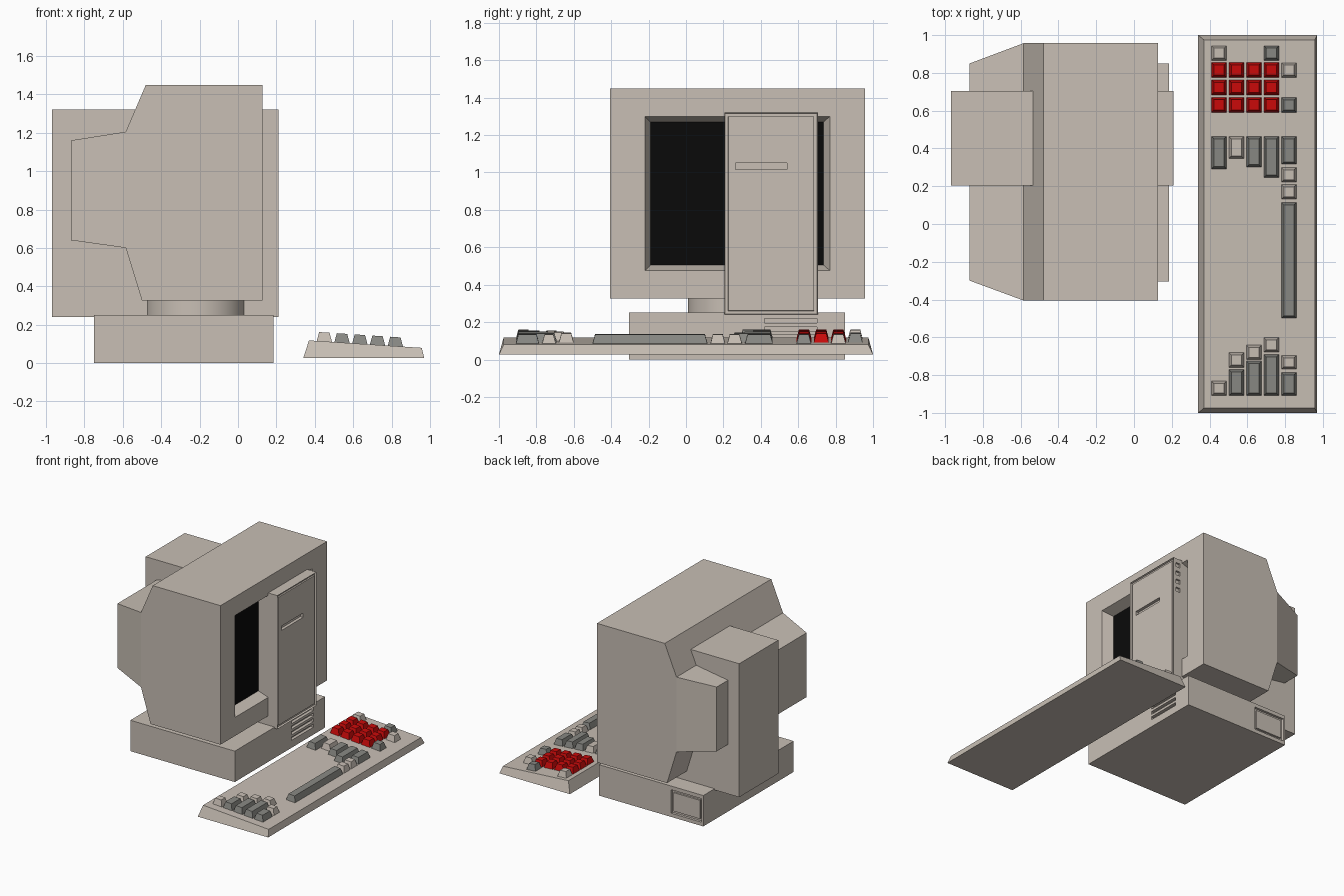
import bpy, bmesh
from mathutils import Vector

if "Cube" in bpy.data.objects:
    bpy.data.objects.remove(bpy.data.objects["Cube"])


def material(name, r, g, b):
    m = bpy.data.materials.new(name)
    m.use_nodes = True
    m.diffuse_color = (r, g, b, 1)
    m.node_tree.nodes["Principled BSDF"].inputs["Base Color"].default_value = (r, g, b, 1)
    return m


BEIGE = material("warm beige plastic", .58, .52, .46)
GREY = material("grey key plastic", .25, .25, .23)
RED = material("red key plastic", .6, .003, .003)
BLACK = material("black glass", .003, .003, .003)


def finish(name, bm, *mats):
    bmesh.ops.recalc_face_normals(bm, faces=bm.faces)
    mesh = bpy.data.meshes.new(name)
    bm.to_mesh(mesh)
    bm.free()
    for m in mats:
        mesh.materials.append(m)
    obj = bpy.data.objects.new(name, mesh)
    bpy.context.collection.objects.link(obj)
    return obj


def loft(bm, rings):
    """Bridge a chain of closed rings and cap both ends; returns the last cap."""
    loops = [[bm.verts.new(p) for p in ring] for ring in rings]
    for a, b in zip(loops, loops[1:]):
        n = len(a)
        for i in range(n):
            bm.faces.new((a[i], a[(i + 1) % n], b[(i + 1) % n], b[i]))
    bm.faces.new(loops[0])
    return bm.faces.new(loops[-1])


def upright(x_low, x_high, y, z):
    """Rectangle facing along x, which may lean between its lower and upper edge."""
    return [(x_low, y[0], z[0]), (x_low, y[1], z[0]), (x_high, y[1], z[1]), (x_high, y[0], z[1])]


def add_box(bm, x, y, z):
    return loft(bm, [upright(x[0], x[0], y, z), upright(x[1], x[1], y, z)])


def box(name, x, y, z, mat=BEIGE):
    bm = bmesh.new()
    add_box(bm, x, y, z)
    return finish(name, bm, mat)


def cut(obj, boxes):
    bm = bmesh.new()
    for b in boxes:
        add_box(bm, *b)
    cutter = finish(obj.name + "_cutter", bm, BEIGE)
    cutter.hide_render = True
    cutter.hide_viewport = True
    mod = obj.modifiers.new("recesses", "BOOLEAN")
    mod.operation = "DIFFERENCE"
    mod.solver = "EXACT"
    mod.object = cutter


# Monitor shell: rear hump, flared housing, then the recessed screen
wide, full = (-.405, .957), (.325, 1.45)
bm = bmesh.new()
screen = loft(bm, [
    upright(-.87, -.87, (-.3, .85), (.64, 1.16)),
    upright(-.585, -.585, wide, (.6, 1.205)),
    upright(-.5, -.48, wide, full),
    upright(.127, .127, wide, full),
    upright(.127, .127, (-.22, .77), (.475, 1.3)),
    upright(.04, .04, (-.19, .735), (.505, 1.27)),
])
screen.material_index = 1
finish("monitor", bm, BEIGE, BLACK)

# Upright drive tower with a grooved front panel, drive slot and side vents
bm = bmesh.new()
front = add_box(bm, (-.97, .21), (.205, .705), (.24, 1.32))
bmesh.ops.inset_region(bm, faces=[front], thickness=.027)
bmesh.ops.inset_region(bm, faces=[front], thickness=.006, depth=-.015)
bmesh.ops.inset_region(bm, faces=[front], thickness=.022)
bmesh.ops.inset_region(bm, faces=[front], thickness=.003, depth=.01)
tower = finish("drive_tower", bm, BEIGE)
vents = [((.145, .185), (.69, .8), (z, z + .035)) for z in (1.04, 1.11, 1.18, 1.25)]
cut(tower, vents + [((.18, .3), (.265, .54), (1.015, 1.05))])

# Base unit with front vent slots and a side port
base = box("base_unit", (-.75, .185), (-.305, .85), (0, .25))
slots = [((.16, .3), (.42, .7), (z, z + .025)) for z in (.06, .105, .15, .195)]
cut(base, slots + [((-.735, -.46), (.83, .95), (.03, .22))])
box("port_cover", (-.715, -.48), (.825, .845), (.05, .2))

# Round swivel between base and monitor
bm = bmesh.new()
bmesh.ops.create_cone(bm, cap_ends=True, segments=48, radius1=.26, radius2=.26, depth=.1)
bmesh.ops.translate(bm, verts=bm.verts, vec=(-.22, .27, .285))
swivel = finish("swivel", bm, BEIGE)
bpy.context.view_layer.objects.active = swivel
swivel.select_set(True)
bpy.ops.object.shade_smooth_by_angle()


# Keyboard: sloped deck with chamfered rim
def deck_height(x):
    return .118 - (x - .37) * .066


def flat(x, y, z):
    """Rectangle facing up, its height given by a function of x."""
    return [(a, b, z(a)) for a, b in ((x[0], y[0]), (x[1], y[0]), (x[1], y[1]), (x[0], y[1]))]


bm = bmesh.new()
loft(bm, [
    flat((.34, .97), (-1, 1), lambda x: .027),
    flat((.37, .957), (-.975, .975), deck_height),
])
finish("keyboard_body", bm, BEIGE)


# Keys: tapered caps seated on the deck
def keycap(bm, x, y0, y1, shade):
    def top(a):
        return deck_height(a) + .047
    known = set(bm.faces)
    loft(bm, [flat((x - .041, x + .041), (y0, y1), lambda a: deck_height(a) - .005),
              flat((x - .027, x + .027), (y0 + .014, y1 - .014), top)])
    for f in set(bm.faces) - known:
        f.material_index = shade


ROW_X = [.45, .542, .635, .727, .82]
PALE, DARK, BRIGHT = range(3)
rows = [
    [(.865, .945, PALE), (.29, .465, DARK), (-.91, -.83, PALE)],
    [(.345, .465, PALE), (-.76, -.68, PALE), (-.91, -.77, DARK)],
    [(.3, .465, DARK), (-.72, -.64, PALE), (-.91, -.725, DARK)],
    [(.865, .945, DARK), (.245, .465, DARK), (-.68, -.6, PALE), (-.91, -.69, DARK)],
    [(.775, .855, PALE), (.59, .67, DARK), (.315, .465, DARK), (.22, .3, PALE),
     (.13, .21, PALE), (-.5, .115, DARK), (-.77, -.695, PALE), (-.91, -.785, DARK)],
]
bm = bmesh.new()
for x, row in zip(ROW_X, rows):
    for y0, y1, shade in row:
        keycap(bm, x, y0, y1, shade)
for x in ROW_X[:4]:
    for y in (.59, .682, .774):
        keycap(bm, x, y, y + .082, BRIGHT)
finish("keys", bm, BEIGE, GREY, RED)
